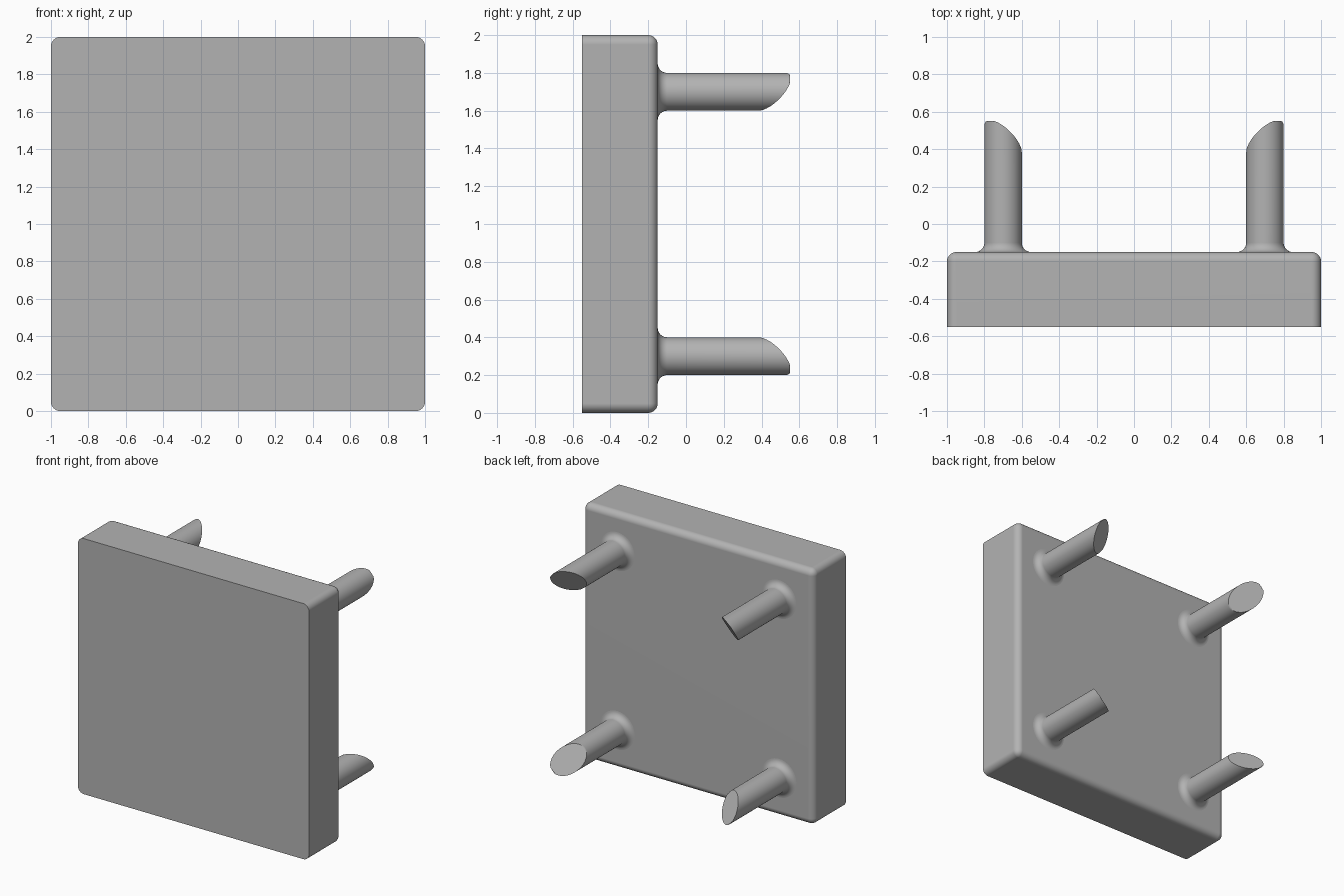
import bpy, bmesh, math

cube = bpy.data.objects.get("Cube")
if cube:
    bpy.data.objects.remove(cube, do_unlink=True)

# Single grey material
grey = bpy.data.materials.new("plain_grey")
grey.use_nodes = True
colour = (0.45, 0.45, 0.45, 1)
grey.diffuse_color = colour
grey.node_tree.nodes["Principled BSDF"].inputs["Base Color"].default_value = colour

FRONT, BACK = -0.55, -0.15
RADIUS, FILLET = 0.1, 0.05
SIDES = 48


def finish(name, bm):
    """Turn a bmesh into a smooth shaded object with crisp edges."""
    bmesh.ops.recalc_face_normals(bm, faces=bm.faces)
    mesh = bpy.data.meshes.new(name)
    bm.to_mesh(mesh)
    bm.free()
    mesh.materials.append(grey)
    obj = bpy.data.objects.new(name, mesh)
    bpy.context.collection.objects.link(obj)
    bpy.ops.object.select_all(action="DESELECT")
    obj.select_set(True)
    bpy.context.view_layer.objects.active = obj
    bpy.ops.object.shade_smooth_by_angle(angle=math.radians(35))
    weighted = obj.modifiers.new("weighted_normals", "WEIGHTED_NORMAL")
    weighted.keep_sharp = True


# Square plate: every edge rounded except the rim of the front face
bm = bmesh.new()
bmesh.ops.create_cube(bm, size=1)
for v in bm.verts:
    v.co = (v.co.x * 2, FRONT if v.co.y < 0 else BACK, v.co.z * 2 + 1)
rounded = [e for e in bm.edges if max(v.co.y for v in e.verts) > FRONT + 0.1]
bmesh.ops.bevel(bm, geom=rounded, offset=0.05, segments=8, profile=0.5,
                affect="EDGES", clamp_overlap=True)
finish("plate", bm)


def make_peg(name, sx, sz):
    """Round peg with a filleted foot and a tip cut diagonally, longest at the outer corner."""
    bm = bmesh.new()
    profile = [(RADIUS + FILLET, BACK - 0.02)]
    for i in range(9):
        a = math.pi / 2 * i / 8
        profile.append((RADIUS + FILLET * (1 - math.sin(a)),
                        BACK + FILLET * (1 - math.cos(a))))
    profile.append((RADIUS, None))
    rings = []
    for r, y in profile:
        ring = []
        for k in range(SIDES):
            a = math.tau * k / SIDES
            dx, dz = r * math.cos(a), r * math.sin(a)
            cut = 0.455 + (sx * dx + sz * dz) / math.sqrt(2)
            ring.append(bm.verts.new((sx * 0.7 + dx, cut if y is None else y,
                                      1 + sz * 0.7 + dz)))
        rings.append(ring)
    for low, high in zip(rings, rings[1:]):
        for k in range(SIDES):
            n = (k + 1) % SIDES
            bm.faces.new((low[k], low[n], high[n], high[k]))
    bm.faces.new(rings[0])
    tip = bm.faces.new(rings[-1])
    # Softened rim of the cut
    bmesh.ops.bevel(bm, geom=list(tip.edges), offset=0.008, segments=3,
                    profile=0.5, affect="EDGES", clamp_overlap=True)
    finish(name, bm)


for sx, side in ((1, "left"), (-1, "right")):
    for sz, level in ((1, "upper"), (-1, "lower")):
        make_peg(f"{level}_{side}_peg", sx, sz)
